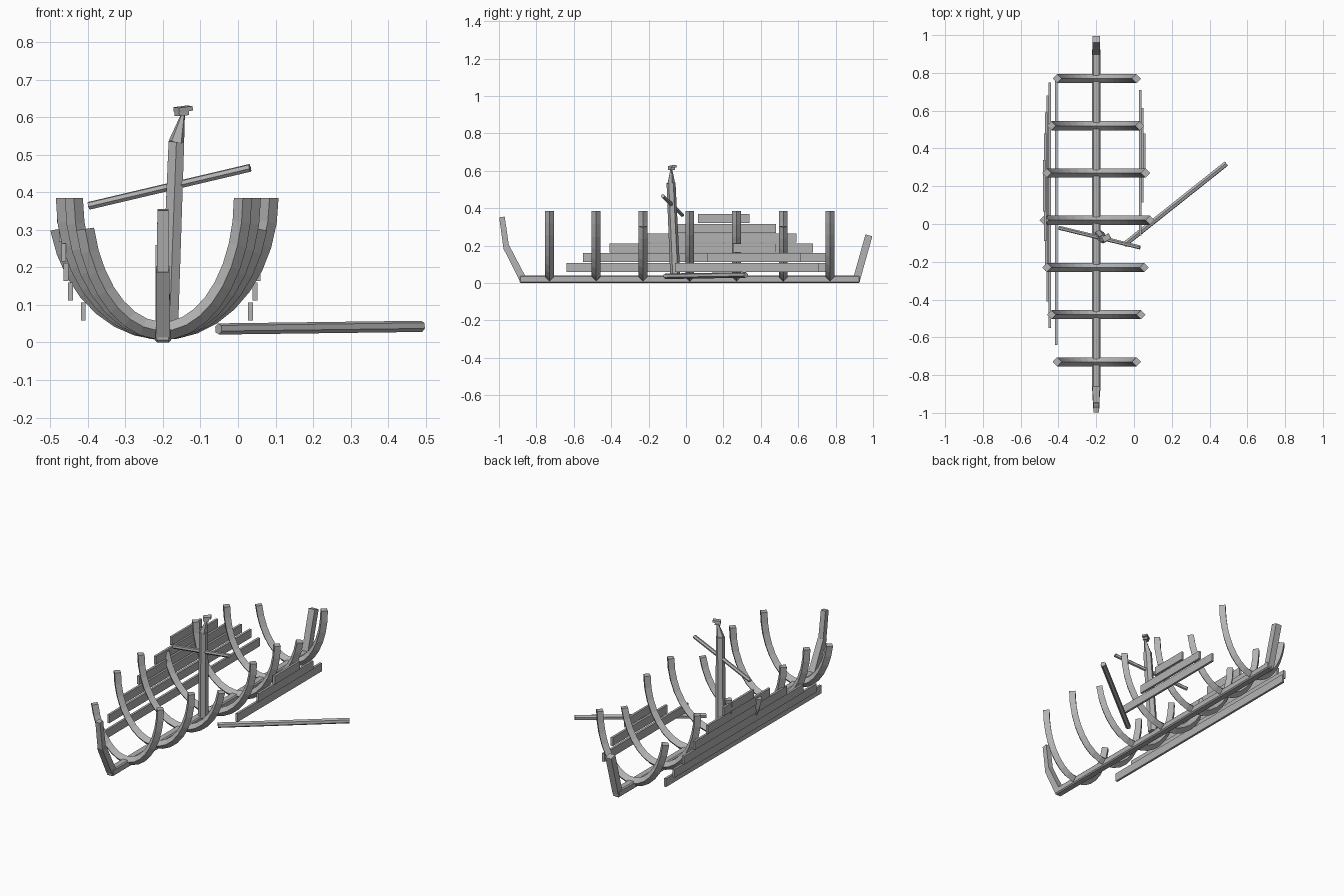
import bpy, bmesh, math
from mathutils import Vector, Matrix

if "Cube" in bpy.data.objects:
    bpy.data.objects.remove(bpy.data.objects["Cube"])

CX = -0.2  # centre line of the hull

wood = bpy.data.materials.new("weathered_grey_wood")
wood.diffuse_color = (0.45, 0.45, 0.45, 1)
wood.use_nodes = True
wood.node_tree.nodes["Principled BSDF"].inputs["Base Color"].default_value = wood.diffuse_color


def finish(name, bm):
    bmesh.ops.recalc_face_normals(bm, faces=bm.faces)
    me = bpy.data.meshes.new(name)
    bm.to_mesh(me)
    bm.free()
    me.materials.append(wood)
    ob = bpy.data.objects.new(name, me)
    bpy.context.collection.objects.link(ob)
    return ob


def beam(name, p, q, r1, r2=None, sides=6, spin=0):
    """Straight tapered prism from p to q."""
    p, q = Vector(p), Vector(q)
    d = q - p
    rot = Vector((0, 0, 1)).rotation_difference(d).to_matrix().to_4x4()
    m = Matrix.Translation((p + q) / 2) @ rot @ Matrix.Rotation(math.radians(spin), 4, 'Z')
    bm = bmesh.new()
    bmesh.ops.create_cone(bm, cap_ends=True, segments=sides, radius1=r1,
                          radius2=r1 if r2 is None else r2, depth=d.length, matrix=m)
    return finish(name, bm)


def box(name, centre, size, tilt=(0, 0, 0)):
    bm = bmesh.new()
    m = Matrix.Translation(centre)
    for angle, axis in zip(tilt, 'XYZ'):
        m = m @ Matrix.Rotation(math.radians(angle), 4, axis)
    bmesh.ops.create_cube(bm, size=1, matrix=m @ Matrix.Diagonal((*size, 1)))
    return finish(name, bm)


def rib(name, y, w, left_cut, right_cut, r=0.024, base=0.031, height=0.354, steps=16):
    """U-shaped frame with a diamond section, each arm full or broken short."""
    a = -math.pi / 2 * (0.85 if left_cut else 1)
    b = math.pi / 2 * (0.85 if right_cut else 1)
    bm = bmesh.new()
    rings = []
    for i in range(steps + 1):
        t = a + (b - a) * i / steps
        c = Vector((CX + w * math.sin(t), y, base + height * (1 - math.cos(t))))
        tan = Vector((w * math.cos(t), 0, height * math.sin(t))).normalized()
        n = Vector((-tan.z, 0, tan.x)) * r
        s = Vector((0, r, 0))
        rings.append([bm.verts.new(c + o) for o in (n, s, -n, -s)])
    for u, v in zip(rings, rings[1:]):
        for k in range(4):
            bm.faces.new((u[k], u[(k + 1) % 4], v[(k + 1) % 4], v[k]))
    bm.faces.new(rings[0])
    bm.faces.new(rings[-1])
    finish(name, bm)


# Keel with softened edges
keel = box("keel", (CX, 0.02, 0.02), (0.043, 1.82, 0.04))
bev = keel.modifiers.new("bevel", 'BEVEL')
bev.width, bev.segments = 0.006, 1

# Stem at the front in two pieces, stern post at the back
beam("stem_lower", (CX, -0.872, 0.02), (CX, -0.962, 0.195), 0.027, 0.025, 4, 45)
beam("stem_upper", (CX, -0.961, 0.19), (CX, -0.984, 0.353), 0.022, 0.021, 4, 45)
beam("stern_post", (CX, 0.912, 0.02), (CX, 0.978, 0.255), 0.027, 0.027, 4, 45)

# Ribs, widest amidships, every third arm broken off
for i in range(7):
    w = (0.284, 0.261, 0.237, 0.213)[abs(i - 3)]
    rib(f"rib_{i + 1}", -0.73 + 0.25 * i, w, i % 3 == 0, (i + 1) % 3 == 0)

# Remaining side planks: x, y start, y end, rising row by row
left = [(-0.412, -0.64, 0.78), (-0.446, -0.55, 0.75), (-0.458, -0.41, 0.68),
        (-0.464, -0.25, 0.59), (-0.470, -0.09, 0.48), (-0.475, 0.065, 0.34)]
right = [(0.033, -0.06, 0.71), (0.045, 0.115, 0.615), (0.054, 0.25, 0.48)]
for side, rows in (("left", left), ("right", right)):
    for i, (x, y0, y1) in enumerate(rows):
        box(f"{side}_plank_{i + 1}", (x, (y0 + y1) / 2, 0.083 + 0.0522 * i),
            (0.013, y1 - y0, 0.048))

# Leaning broken mast with splintered tip
beam("mast", (-0.183, -0.057, 0.03), (-0.164, -0.08, 0.535), 0.027, 0.024)
beam("mast_splinter", (-0.164, -0.08, 0.533), (-0.147, -0.079, 0.605), 0.022, 0.006, 5)
box("mast_top_lower", (-0.15, -0.077, 0.61), (0.03, 0.026, 0.012), (0, -4, 30))
box("mast_top_upper", (-0.146, -0.073, 0.622), (0.042, 0.03, 0.012), (6, -4, 30))

# Crooked yard on the mast and a fallen spar beside the hull
beam("yard", (-0.397, -0.02, 0.364), (0.032, -0.124, 0.465), 0.011)
beam("fallen_spar", (-0.052, -0.11, 0.036), (0.489, 0.32, 0.043), 0.015)
